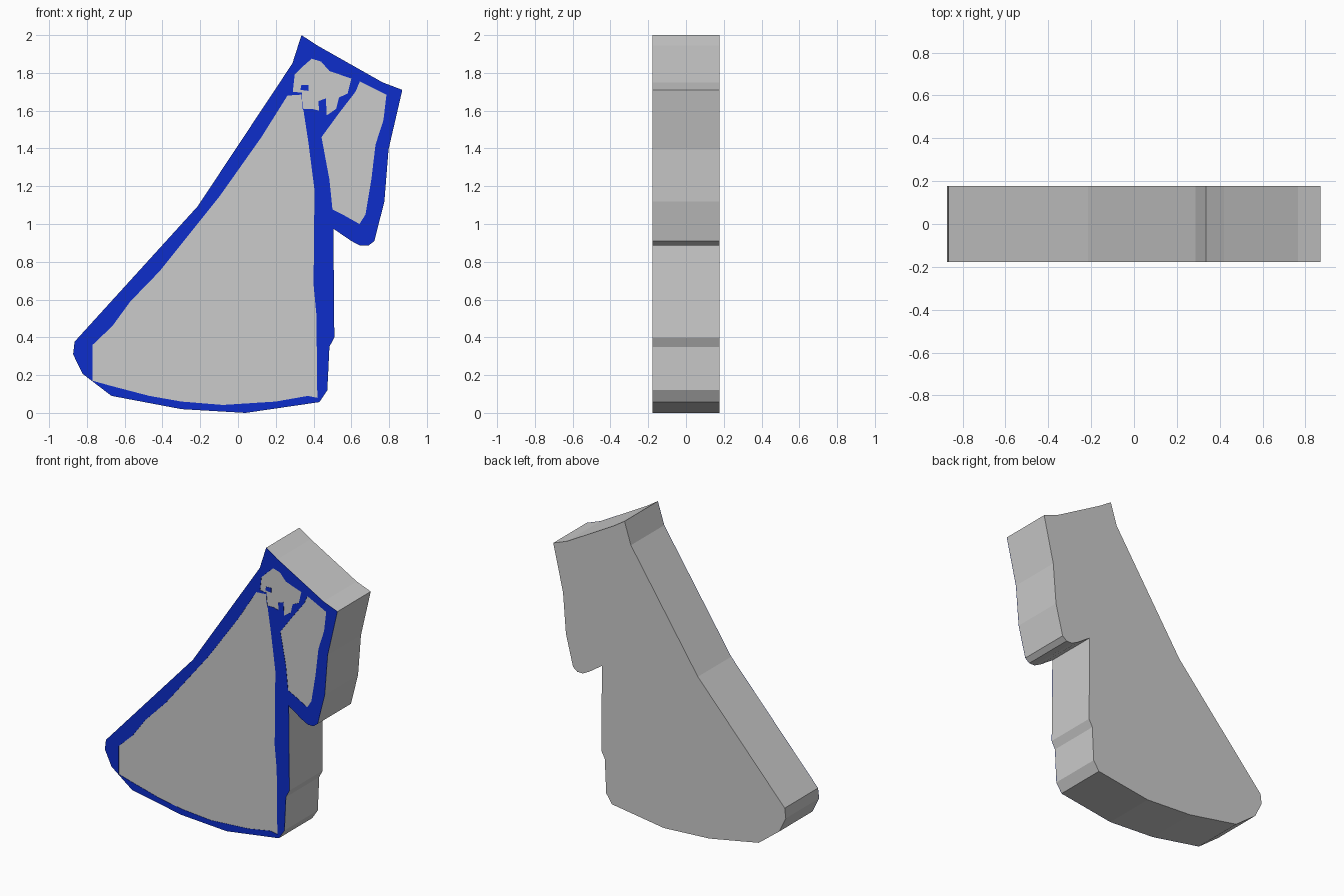
import bpy
import math


def material(name, color):
    m = bpy.data.materials.new(name)
    m.diffuse_color = (*color, 1)
    return m


GREY = material("light grey", (0.6, 0.6, 0.6))
BLUE = material("strong blue", (0.004, 0.027, 0.6))


def slab(name, loops, y_front, y_back, mat):
    """Extrude closed x/z loops along y; inner loops become holes."""
    cu = bpy.data.curves.new(name, 'CURVE')
    cu.dimensions = '2D'
    cu.fill_mode = 'BOTH'
    cu.extrude = (y_back - y_front) / 2
    for pts in loops:
        s = cu.splines.new('POLY')
        s.points.add(len(pts) - 1)
        for p, (x, z) in zip(s.points, pts):
            p.co = (x, z, 0, 1)
        s.use_cyclic_u = True
        s.use_smooth = False
    ob = bpy.data.objects.new(name, cu)
    bpy.context.collection.objects.link(ob)
    ob.location.y = (y_front + y_back) / 2
    ob.rotation_euler.x = math.pi / 2
    cu.materials.append(mat)
    bpy.ops.object.select_all(action='DESELECT')
    ob.select_set(True)
    bpy.context.view_layer.objects.active = ob
    bpy.ops.object.convert(target='MESH')
    bpy.ops.object.shade_flat()
    return ob


# Outer silhouette
outline = [(0.336, 2.0), (0.42, 1.945), (0.765, 1.75), (0.87, 1.71),
           (0.797, 1.395), (0.775, 1.12), (0.722, 0.91), (0.69, 0.885),
           (0.648, 0.885), (0.60, 0.91), (0.505, 0.975), (0.51, 0.40),
           (0.484, 0.35), (0.473, 0.12), (0.431, 0.057), (0.04, 0.0),
           (-0.30, 0.02), (-0.67, 0.09), (-0.823, 0.207), (-0.873, 0.31),
           (-0.865, 0.377), (-0.214, 1.093), (0.288, 1.85)]

# Grey windows in the blue border: large skirt, side flap, top patch
skirt = [(-0.77, 0.36), (-0.665, 0.46), (-0.57, 0.59), (-0.415, 0.75),
         (-0.098, 1.146), (0.124, 1.46), (0.262, 1.68), (0.335, 1.685),
         (0.347, 1.60), (0.373, 1.43), (0.405, 1.18), (0.40, 0.68),
         (0.415, 0.52), (0.42, 0.08), (0.37, 0.09), (0.20, 0.06),
         (-0.08, 0.042), (-0.30, 0.06), (-0.47, 0.09), (-0.68, 0.145),
         (-0.77, 0.17)]
flap = [(0.645, 1.755), (0.706, 1.725), (0.786, 1.685), (0.77, 1.55),
        (0.728, 1.42), (0.706, 1.235), (0.675, 1.05), (0.643, 1.0),
        (0.563, 1.045), (0.50, 1.077), (0.484, 1.235), (0.442, 1.46),
        (0.537, 1.59), (0.622, 1.70)]
patch = [(0.39, 1.875), (0.44, 1.86), (0.484, 1.81), (0.60, 1.77),
         (0.58, 1.69), (0.535, 1.67), (0.52, 1.61), (0.47, 1.575),
         (0.465, 1.665), (0.425, 1.65), (0.43, 1.60), (0.39, 1.61),
         (0.342, 1.61), (0.338, 1.695), (0.29, 1.70), (0.30, 1.79),
         (0.35, 1.84)]
# Small blue island in the top patch
spot = [(0.33, 1.71), (0.373, 1.705), (0.373, 1.737), (0.335, 1.735)]

slab("body", [outline], -0.1765, 0.1785, GREY)
slab("front_border", [outline, skirt, flap, patch, spot],
     -0.1785, -0.1765, BLUE)
